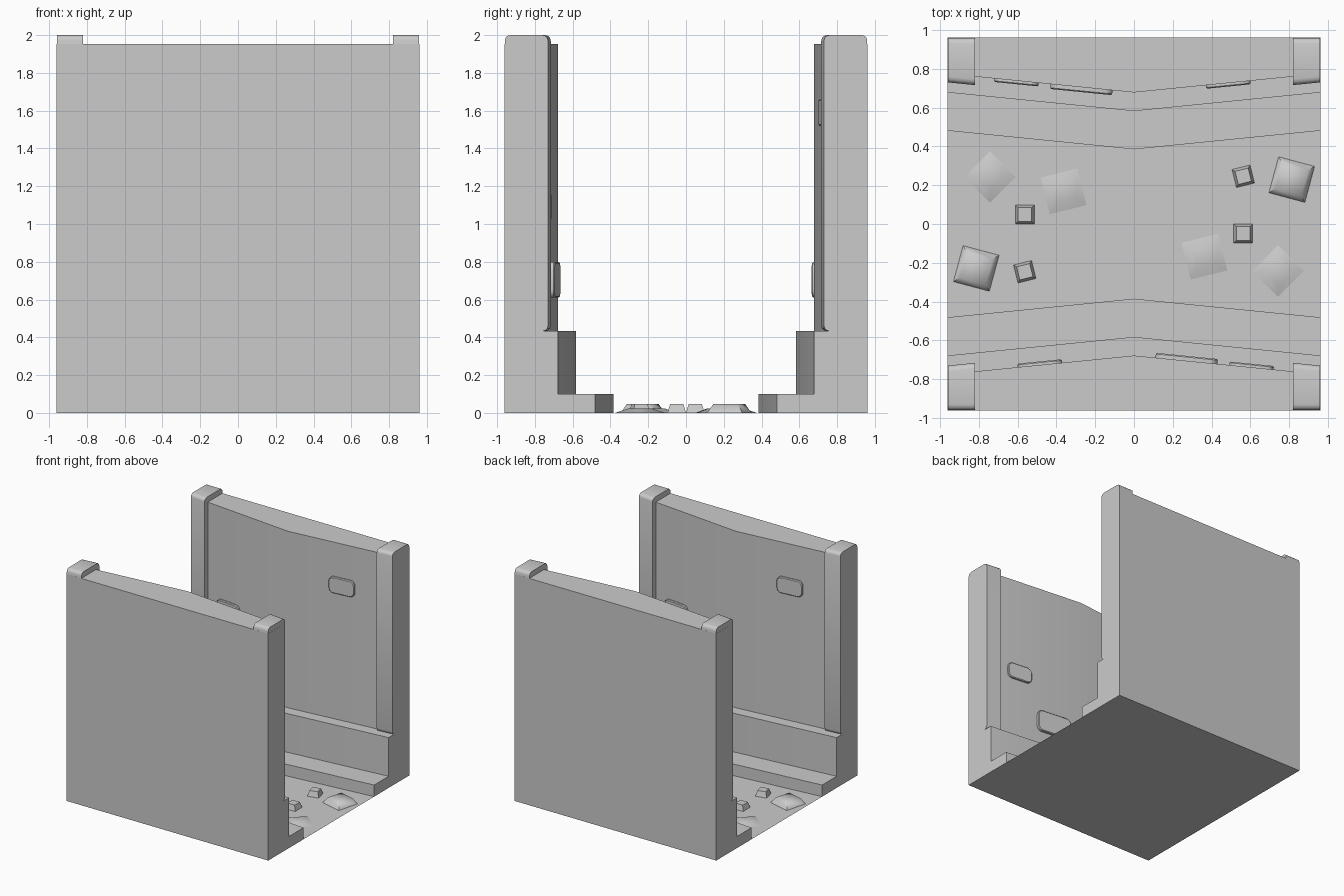
import bpy, bmesh, math
from mathutils import Matrix, Vector

if "Cube" in bpy.data.objects:
    bpy.data.objects.remove(bpy.data.objects["Cube"])

HALF = 0.96
SLOPE = 0.1   # inner faces bulge inward towards the middle


def finish(name, bm, angle=40):
    bmesh.ops.recalc_face_normals(bm, faces=bm.faces)
    mesh = bpy.data.meshes.new(name)
    bm.to_mesh(mesh)
    bm.free()
    ob = bpy.data.objects.new(name, mesh)
    bpy.context.collection.objects.link(ob)
    bpy.ops.object.select_all(action='DESELECT')
    ob.select_set(True)
    bpy.context.view_layer.objects.active = ob
    bpy.ops.object.shade_smooth_by_angle(angle=math.radians(angle))
    return ob


def opposite(ob):
    # copy turned half way round the centre
    twin = bpy.data.objects.new(ob.name + "_opposite", ob.data)
    bpy.context.collection.objects.link(twin)
    twin.matrix_world = Matrix.Rotation(math.pi, 4, 'Z') @ ob.matrix_basis


def box(size, centre=(0, 0, 0)):
    bm = bmesh.new()
    bmesh.ops.create_cube(bm, size=1, matrix=Matrix.Translation(centre) @ Matrix.Diagonal((*size, 1)))
    return bm


def bevel_along(bm, axis, width, segments):
    edges = [e for e in bm.edges
             if abs((e.verts[0].co - e.verts[1].co).normalized()[axis]) > 0.95]
    bmesh.ops.bevel(bm, geom=edges, offset=width, segments=segments,
                    profile=0.5, affect='EDGES')


def stepped_wall():
    profile = [(0.385, 0), (0.385, 0.1), (0.582, 0.1), (0.582, 0.433),
               (0.678, 0.433), (0.678, 1.953), (HALF, 1.953), (HALF, 0)]
    bm = bmesh.new()
    rings = []
    for x in (-HALF, 0, HALF):
        rings.append([bm.verts.new((x, y if y == HALF else y + SLOPE * abs(x), z))
                      for y, z in profile])
    n = len(profile)
    for a, b in zip(rings, rings[1:]):
        for i in range(n):
            j = (i + 1) % n
            bm.faces.new((a[i], a[j], b[j], b[i]))
    bm.faces.new(rings[0])
    bm.faces.new(rings[-1])
    return finish("stepped_wall", bm)


def pillar(side):
    # front face follows the slope of the wall
    x0, x1, y1 = 0.82, HALF - 0.0005, HALF - 0.0005
    bm = box((x1 - x0, 1, 1.567), ((x0 + x1) / 2, 0, 1.2165))
    for v in bm.verts:
        v.co.y = y1 if v.co.y > 0 else 0.634 + SLOPE * v.co.x
    bevel_along(bm, 0, 0.03, 3)
    for v in bm.verts:
        v.co.x *= side
    return finish("pillar_right" if side > 0 else "pillar_left", bm)


def wall_panel(x, z, w, h, t):
    bm = box((w, t + 0.01, h), (0, (0.01 - t) / 2, 0))
    bevel_along(bm, 1, 0.04, 3)
    front = min(bm.faces, key=lambda f: f.calc_center_median().y)
    bmesh.ops.bevel(bm, geom=list(front.edges), offset=0.006, segments=1, affect='EDGES')
    ob = finish("wall_panel", bm)
    ob.matrix_basis = (Matrix.Translation((x, 0.678 + SLOPE * abs(x), z))
                       @ Matrix.Rotation(math.copysign(math.atan(SLOPE), x), 4, 'Z'))
    return ob


def floor_stone(x, y, size, height, top, degrees):
    # tapered block without a bottom
    bm = box((size, size, height), (0, 0, height / 2))
    for v in bm.verts:
        if v.co.z > height / 2:
            v.co.x *= top
            v.co.y *= top
    under = min(bm.faces, key=lambda f: f.calc_center_median().z)
    bmesh.ops.delete(bm, geom=[under], context='FACES_ONLY')
    ob = finish("floor_stone", bm, 70)
    ob.matrix_basis = Matrix.Translation((x, y, 0)) @ Matrix.Rotation(math.radians(degrees), 4, 'Z')
    return ob


# floor between the two lower steps
bm = bmesh.new()
edge = 0.385 + SLOPE * HALF
pts = [(-HALF, -edge), (0, -0.385), (HALF, -edge), (HALF, edge), (0, 0.385), (-HALF, edge)]
bm.faces.new([bm.verts.new((x, y, 0)) for x, y in pts])
finish("floor", bm)

# walls, corner pillars and wall panels
opposite(stepped_wall())
for side in (-1, 1):
    opposite(pillar(side))
for panel in [(-0.605, 1.09, 0.23, 0.14, 0.018),
              (-0.27, 0.705, 0.32, 0.19, 0.025),
              (0.485, 1.59, 0.23, 0.14, 0.018)]:
    opposite(wall_panel(*panel))

# stones in the floor
for stone in [(-0.742, 0.243, 0.188, 0.022, 0.5, 45),
              (-0.363, 0.168, 0.195, 0.022, 0.5, 14),
              (0.813, 0.229, 0.192, 0.046, 0.72, -15),
              (0.563, 0.246, 0.096, 0.046, 0.72, 14),
              (0.563, -0.049, 0.098, 0.046, 0.72, 0)]:
    opposite(floor_stone(*stone))
